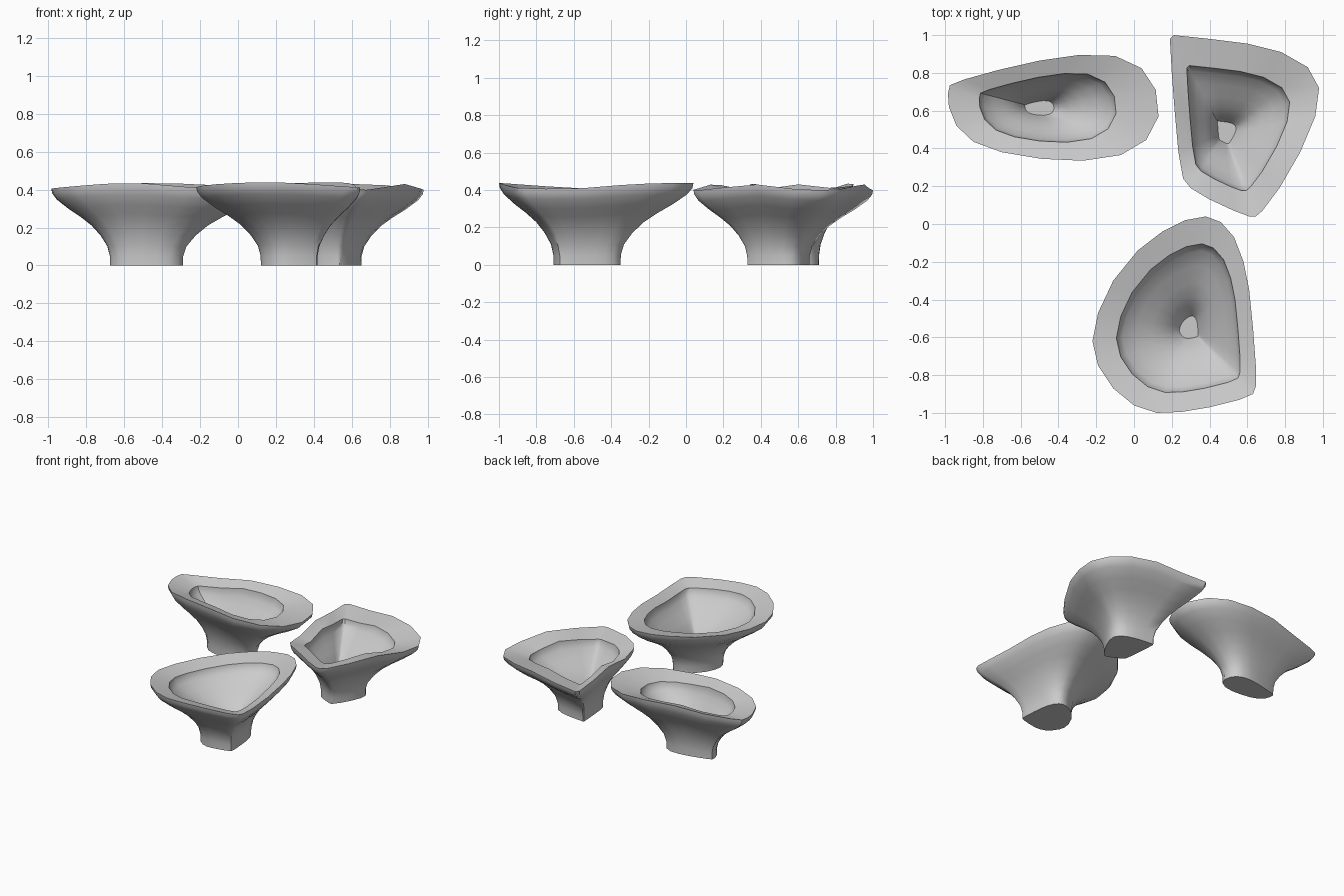
import bpy
import math

if "Cube" in bpy.data.objects:
    bpy.data.objects.remove(bpy.data.objects["Cube"])

stone = bpy.data.materials.new("plain_grey")
stone.use_nodes = True
grey = (0.6, 0.6, 0.6, 1)
stone.diffuse_color = grey
stone.node_tree.nodes["Principled BSDF"].inputs["Base Color"].default_value = grey

# Flared pedestal profile: (fraction of the outline, fraction of the height)
FLARE = [(.345, 0), (.347, .12), (.375, .25), (.45, .39), (.55, .52),
         (.67, .63), (.81, .74), (.94, .86), (.99, .94), (1, 1)]
# The bowl inside repeats the flare above the straight stem
INSIDE = FLARE[2:]
FLOOR_Z = 0.1


def make_bowl(name, outline, centre, opening, floor, rim_z, lobes, low_angle):
    """Loft one outline up the flare, across the rim and down into the bowl."""
    cx, cy = centre

    def rim_wave(x, y):
        # The rim dips towards its corners and rises between them
        angle = math.atan2(y - cy, x - cx) - math.radians(low_angle)
        return 0.016 * math.cos(lobes * angle)

    # Each ring: outline scale, height fraction, bottom height, rim height
    rings = [(f, h, 0, rim_z) for f, h in FLARE]
    f0, h0 = INSIDE[0]
    for f, h in reversed(INSIDE):
        t = (f - f0) / (1 - f0)
        rings.append((floor + t * (opening - floor), (h - h0) / (1 - h0),
                      FLOOR_Z, rim_z - 0.028))

    verts = []
    for scale, h, bottom, height in rings:
        for x, y in outline:
            top = height - rim_wave(x, y)
            verts.append((cx + scale * (x - cx), cy + scale * (y - cy),
                          bottom + h * (top - bottom)))

    n = len(outline)
    faces = [tuple(reversed(range(n)))]                    # underside of the foot
    for r in range(len(rings) - 1):
        for i in range(n):
            j = (i + 1) % n
            faces.append((r * n + i, r * n + j, (r + 1) * n + j, (r + 1) * n + i))
    faces.append(tuple(range(len(verts) - n, len(verts))))  # bowl floor

    mesh = bpy.data.meshes.new(name)
    mesh.from_pydata(verts, [], faces)
    mesh.materials.append(stone)
    mesh.update()
    bowl = bpy.data.objects.new(name, mesh)
    bpy.context.collection.objects.link(bowl)

    # Smooth walls, crisp rim and corners
    bpy.ops.object.select_all(action='DESELECT')
    bowl.select_set(True)
    bpy.context.view_layer.objects.active = bowl
    bpy.ops.object.shade_smooth_by_angle(angle=math.radians(40))


# Outlines run counter-clockwise seen from above
front_outline = [(.38, .04), (.27, .02), (.15, -.04), (.02, -.14), (-.11, -.3),
                 (-.19, -.47), (-.22, -.62), (-.19, -.75), (-.11, -.87),
                 (0, -.96), (.12, -1), (.25, -.995), (.4, -.97), (.56, -.93),
                 (.63, -.9), (.645, -.86), (.645, -.75), (.63, -.55),
                 (.61, -.35), (.58, -.2), (.53, -.07), (.46, .01)]

long_outline = [(-.975, .735), (-.985, .69), (-.98, .62), (-.94, .52), (-.85, .435),
                (-.7, .38), (-.49, .345), (-.27, .335), (-.07, .365),
                (.065, .445), (.13, .57), (.115, .71), (.04, .825), (-.1, .89),
                (-.29, .895), (-.5, .865), (-.72, .815), (-.9, .765)]

back_outline = [(.21, 1), (.19, .98), (.2, .8), (.215, .6), (.235, .38),
                (.26, .24), (.3, .19), (.4, .13), (.53, .07), (.61, .04),
                (.645, .04), (.68, .07), (.77, .19), (.88, .38), (.96, .57),
                (.98, .72), (.92, .83), (.78, .91), (.6, .955), (.4, .98)]

make_bowl("front_bowl", front_outline, (.3, -.555), .757, .115, .422, 2, 160)
make_bowl("long_bowl", long_outline, (-.512, .614), .65, .138, .42, 2, 165)
make_bowl("back_bowl", back_outline, (.478, .48), .69, .125, .415, 4, 25)
